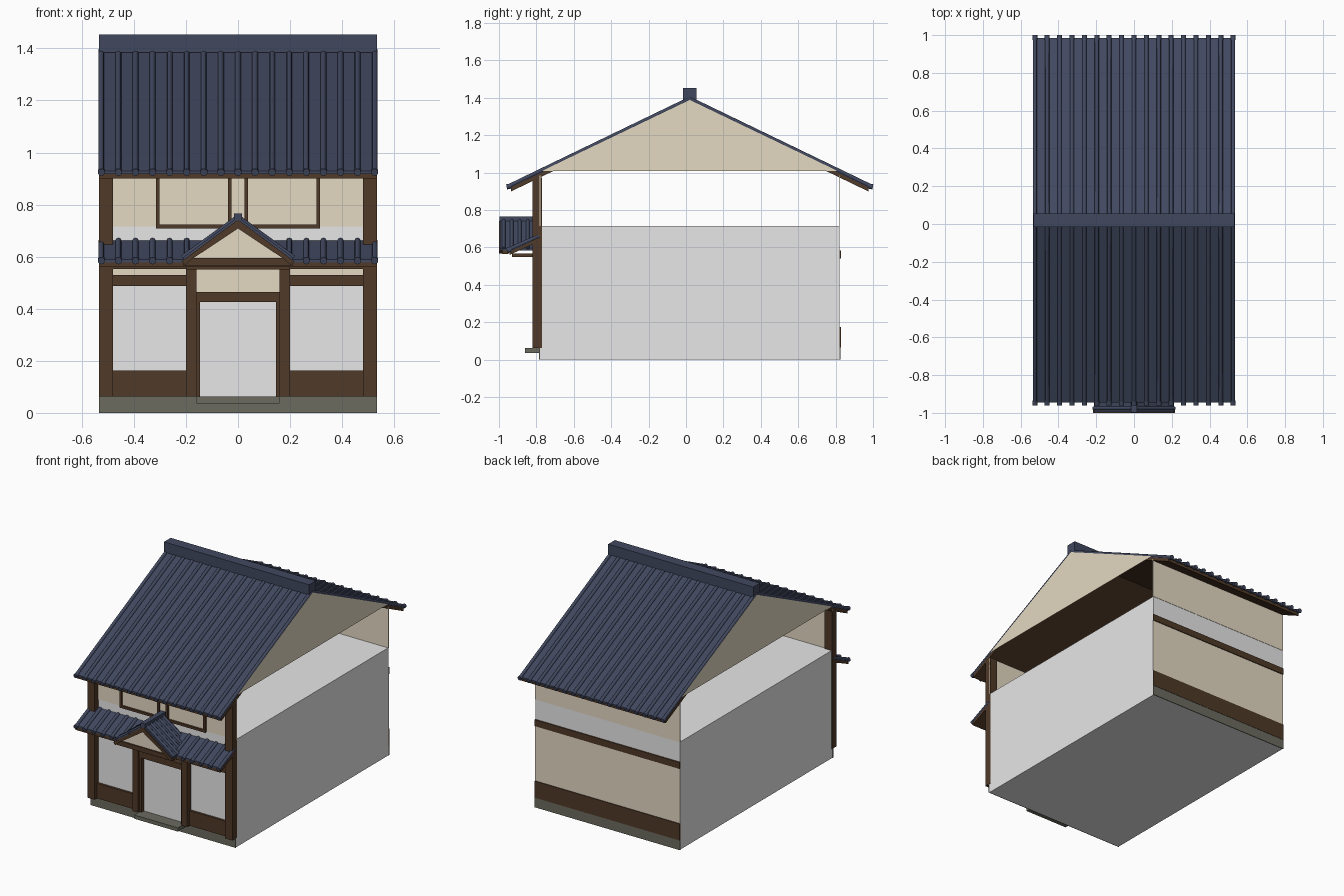
import bpy, bmesh, math
from mathutils import Vector

if "Cube" in bpy.data.objects:
    bpy.data.objects.remove(bpy.data.objects["Cube"])


def material(name, r, g, b):
    m = bpy.data.materials.new(name)
    m.diffuse_color = (r, g, b, 1)
    m.use_nodes = True
    m.node_tree.nodes["Principled BSDF"].inputs["Base Color"].default_value = m.diffuse_color
    return m


TILE = material("navy_tile", .053, .065, .114)
WOOD = material("dark_wood", .08, .041, .021)
PLASTER = material("cream_plaster", .775, .687, .54)
STONE = material("foundation_stone", .147, .147, .117)
GREY = material("plain_grey", .8, .8, .8)


def finish(name, bm, mat, smooth=False):
    bmesh.ops.recalc_face_normals(bm, faces=bm.faces)
    me = bpy.data.meshes.new(name)
    bm.to_mesh(me)
    bm.free()
    me.materials.append(mat)
    ob = bpy.data.objects.new(name, me)
    bpy.context.collection.objects.link(ob)
    if smooth:
        bpy.ops.object.select_all(action='DESELECT')
        ob.select_set(True)
        bpy.context.view_layer.objects.active = ob
        bpy.ops.object.shade_smooth_by_angle(angle=math.radians(50))
    return ob


def prism(name, pts, axis, a, b, mat):
    """Extrude a 2D profile along x (points are y,z) or along y (points are x,z)."""
    bm = bmesh.new()

    def place(p, t):
        return (t, p[0], p[1]) if axis == 'x' else (p[0], t, p[1])
    f = bm.faces.new([bm.verts.new(place(p, a)) for p in pts])
    ext = bmesh.ops.extrude_face_region(bm, geom=[f])
    move = Vector((b - a, 0, 0) if axis == 'x' else (0, b - a, 0))
    bmesh.ops.translate(bm, vec=move, verts=[v for v in ext['geom'] if isinstance(v, bmesh.types.BMVert)])
    return finish(name, bm, mat)


def box(name, x0, x1, y0, y1, z0, z1, mat):
    return prism(name, [(x0, z0), (x1, z0), (x1, z1), (x0, z1)], 'y', y0, y1, mat)


def pair(name, x0, x1, *rest):
    """A box and its mirror image across x = 0."""
    box("right_" + name, x0, x1, *rest)
    box("left_" + name, -x1, -x0, *rest)


def rods(name, segs, mat, sides=8):
    """Round rods, each given as start, end, radius."""
    bm = bmesh.new()
    for p, q, r in segs:
        p, q = Vector(p), Vector(q)
        d = q - p
        mtx = d.to_track_quat('Z', 'Y').to_matrix().to_4x4()
        mtx.translation = (p + q) / 2
        bmesh.ops.create_cone(bm, cap_ends=True, segments=sides, radius1=r, radius2=r,
                              depth=d.length, matrix=mtx)
    finish(name, bm, mat, True)


W = .533      # half width of the house
YF, YB = -.78, .82   # front and back wall
RIB_X = [-.525 + i * 1.05 / 16 for i in range(17)]

# Body and foundation
box("body", -.53, .53, YF, YB, 0, .715, GREY)
box("front_foundation", -W, W, YF - .006, YF, 0, .062, STONE)
box("back_foundation", -W, W, YB, YB + .006, 0, .065, STONE)
box("door_step", -.16, .16, -.86, YF, .037, .062, STONE)

# Upper plaster walls and gable triangles
box("front_upper_wall", -W, W, YF - .002, YF + .002, .715, .985, PLASTER)
box("back_upper_wall", -W, W, YB - .002, YB + .002, .715, .985, PLASTER)
RIDGE_Y, RIDGE_Z, SLOPE, RUN = .02, 1.395, .483, .965
for side, s in (("right", 1), ("left", -1)):
    prism(side + "_gable", [(YF + .01, 1.01), (YB - .01, 1.01), (RIDGE_Y, RIDGE_Z - .006)],
          'x', s * .533, s * .5345, PLASTER)

# Main roof: boards, tile sheet, ribs and round eave ends
def roof_z(d):
    return RIDGE_Z - SLOPE * d


ribs, ends = [], []
for side, s in (("front", -1), ("back", 1)):
    for name, top, thick, mat, run in (("tiles", 0, .012, TILE, RUN), ("boards", -.012, .022, WOOD, RUN - .01)):
        prism(side + "_roof_" + name,
              [(RIDGE_Y, RIDGE_Z + top), (RIDGE_Y + s * run, roof_z(run) + top),
               (RIDGE_Y + s * run, roof_z(run) + top - thick), (RIDGE_Y, RIDGE_Z + top - thick)],
              'x', -W, W, mat)
    for x in RIB_X:
        ribs.append(((x, RIDGE_Y, RIDGE_Z), (x, RIDGE_Y + s * RUN, roof_z(RUN)), .011))
        ends.append(((x, RIDGE_Y + s * (RUN - .01), roof_z(RUN)),
                     (x, RIDGE_Y + s * (RUN + .014), roof_z(RUN) - .005), .014))
rods("main_roof_ribs", ribs, TILE)
rods("main_eave_ends", ends, TILE, 10)
box("ridge_beam", -W, W, -.015, .055, 1.385, 1.453, TILE)

# Front posts, rails and panels
pair("corner_post", .48, W, -.82, -.77, .062, .975, WOOD)
pair("door_post", .16, .2, -.82, YF, .062, .575, WOOD)
pair("door_jamb", .145, .16, -.805, YF, .062, .425, WOOD)
pair("base_board", .2, .48, -.795, YF, .062, .162, WOOD)
pair("rail", .2, .48, -.805, YF, .487, .53, WOOD)
pair("transom", .2, .48, YF - .003, YF, .53, .56, PLASTER)
box("door_lintel", -.16, .16, -.81, YF, .425, .465, WOOD)
box("door_transom", -.16, .16, YF - .003, YF, .465, .56, PLASTER)
box("eave_beam", -W, W, -.82, -.775, .553, .59, WOOD)
box("front_wall_plate", -.48, .48, -.81, YF, .93, .97, WOOD)

# Upper window frames
for x in (.025, .301):
    pair("window_side", x, x + .014, -.795, YF, .712, .95, WOOD)
pair("window_sill", .025, .315, -.795, YF, .709, .724, WOOD)

# Back wall boards
box("back_beam", -W, W, YB, YB + .008, .54, .583, WOOD)
box("back_base_board", -W, W, YB, YB + .008, .065, .175, WOOD)
box("back_panel", -W, W, YB, YB + .002, .175, .54, PLASTER)

# Lower roof over the entrance
PY0, PZ0, PY1, PZ1 = -.945, .59, -.785, .662
for name, top, thick, mat in (("tiles", 0, .012, TILE), ("boards", -.012, .018, WOOD)):
    prism("lower_roof_" + name, [(PY0, PZ0 + top), (PY1, PZ1 + top), (PY1, PZ1 + top - thick),
                                 (PY0, PZ0 + top - thick)], 'x', -W, W, mat)
low_x = [x for x in RIB_X if abs(x) > .17]
rods("lower_roof_ribs", [((x, PY0, PZ0), (x, PY1, PZ1), .011) for x in low_x], TILE)
rods("lower_eave_ends", [((x, PY0 + .01, PZ0 - .001), (x, PY0 - .012, PZ0 - .006), .014)
                         for x in low_x], TILE, 10)

# Small entrance gable
GX, GB, GT = .217, .585, .745
box("gable_bracket", -.2, .2, -.93, -.8, .55, .567, WOOD)
box("gable_tie_beam", -.21, .21, -.985, -.95, .565, .595, WOOD)
prism("entrance_gable_panel", [(-.185, .592), (.185, .592), (0, .725)], 'y', -.975, -.97, PLASTER)
small = []
for side, s in (("right", 1), ("left", -1)):
    prism(side + "_bargeboard", [(0, GT - .003), (s * GX, GB - .003), (s * (GX - .015), GB - .018),
                                 (s * .175, GB + .007), (0, GT - .037)], 'y', -1.0, -.982, WOOD)
    prism(side + "_entrance_roof", [(0, GT + .008), (s * (GX - .005), GB + .012), (s * (GX - .005), GB),
                                    (0, GT - .006)], 'y', -.994, -.785, TILE)
    for i in range(5):
        y = -.975 + i * .043
        small.append(((0, y, GT + .006), (s * (GX - .003), y, GB + .01), .01))
rods("entrance_roof_ribs", small, TILE)
box("entrance_ridge", -.016, .016, -.998, -.785, .738, .765, TILE)
